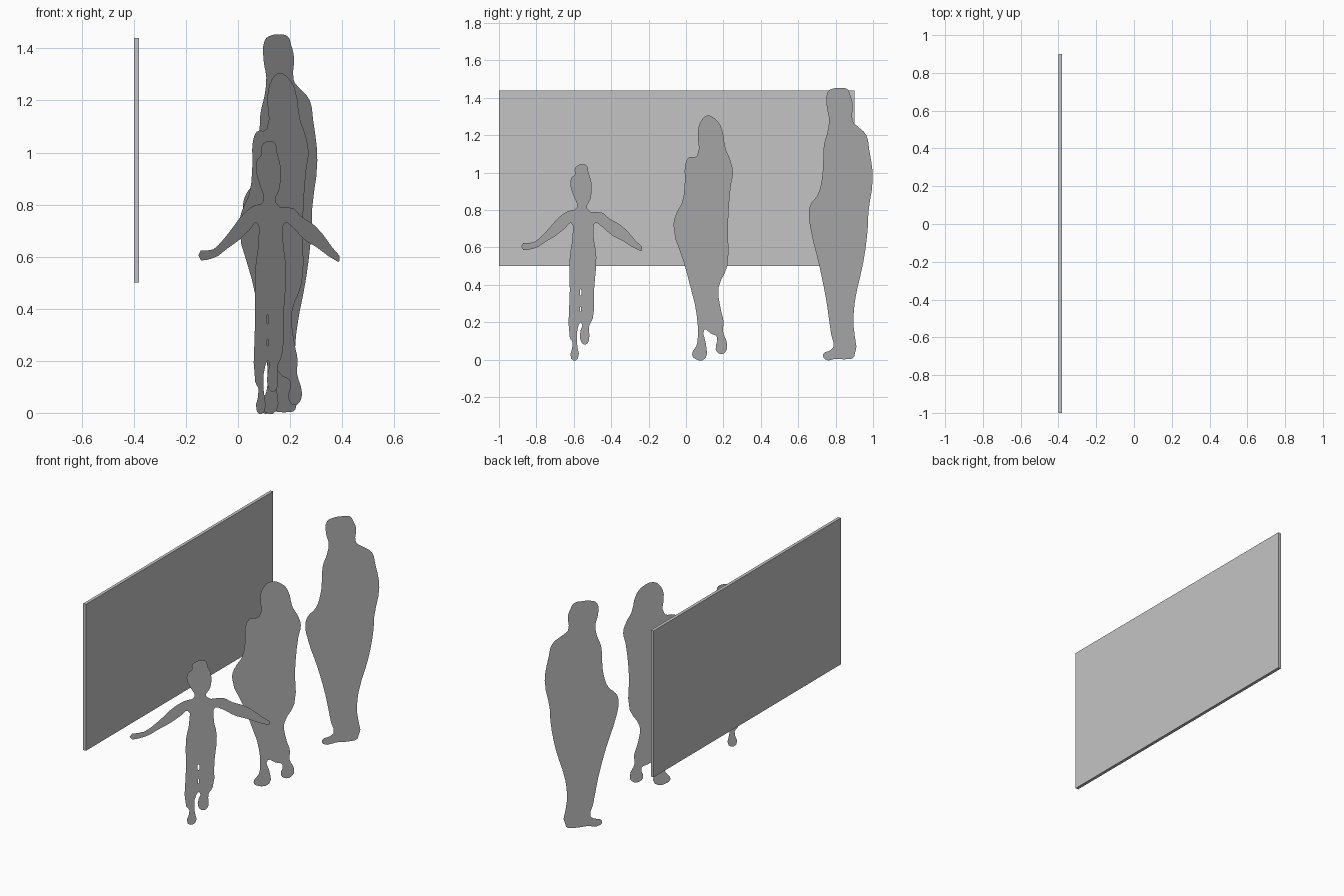
import bpy
from math import radians

default_cube = bpy.data.objects.get("Cube")
if default_cube:
    bpy.data.objects.remove(default_cube, do_unlink=True)


def make_material(name, grey):
    material = bpy.data.materials.new(name)
    material.use_nodes = True
    colour = (grey, grey, grey, 1)
    material.diffuse_color = colour
    shader = next(n for n in material.node_tree.nodes if n.type == "BSDF_PRINCIPLED")
    shader.inputs["Base Color"].default_value = colour
    return material


panel_grey = make_material("light grey panel", 0.55)
figure_grey = make_material("mid grey cutout", 0.45)

FACING = radians(50)   # every cutout is turned the same way
UNIT = 0.01            # outlines are given in hundredths


def add_spline(curve, points):
    """Append one closed, softly rounded outline to a flat curve."""
    spline = curve.splines.new("BEZIER")
    spline.bezier_points.add(len(points) - 1)
    for knot, (across, up) in zip(spline.bezier_points, points):
        knot.co = (across * UNIT, up * UNIT, 0)
        knot.handle_left_type = knot.handle_right_type = "AUTO"
    spline.use_cyclic_u = True
    spline.resolution_u = 3


def make_cutout(name, location, outline, slits=()):
    """Fill an outline as a paper-thin standing figure, with optional slits."""
    curve = bpy.data.curves.new(name, "CURVE")
    curve.dimensions = "2D"
    curve.fill_mode = "BOTH"
    add_spline(curve, outline)
    for across, up, half_width, half_height in slits:
        add_spline(curve, [(across - half_width, up), (across, up + half_height),
                           (across + half_width, up), (across, up - half_height)])
    curve.materials.append(figure_grey)
    figure = bpy.data.objects.new(name, curve)
    bpy.context.collection.objects.link(figure)
    figure.location = (location[0], location[1], 0)
    figure.rotation_euler = (radians(90), 0, FACING)
    # Turn the filled curve into a plain mesh
    bpy.ops.object.select_all(action="DESELECT")
    bpy.context.view_layer.objects.active = figure
    figure.select_set(True)
    bpy.ops.object.convert(target="MESH")
    return bpy.context.object


# Raised display panel
bpy.ops.mesh.primitive_cube_add(size=1, location=(-0.39, -0.05, 0.97))
panel = bpy.context.object
panel.name = "display_panel"
panel.scale = (0.02, 1.9, 0.94)
bpy.ops.object.transform_apply(location=False, rotation=False, scale=True)
panel.data.materials.append(panel_grey)

# Child with a hair bun and outstretched arms
child_head = [(-3, 81.5), (-5, 87), (-7.5, 93), (-7, 97), (-4.5, 99), (-4.5, 102),
              (-2, 104), (0.5, 104.5), (4, 103.5), (5, 100), (7, 95), (6.5, 86), (4, 81)]
child_left_arm = [(15, 78.5), (19.5, 75.5), (27.5, 72), (38, 63.5), (42.5, 58.5),
                  (39, 59), (29, 63.5), (21.5, 66.5), (13, 72), (9.5, 73)]
child_legs = [(8.5, 68), (10.5, 55), (9, 38), (8, 22), (5.5, 18), (5.5, 11), (4, 8.5),
              (1, 8.5), (-1, 13), (0, 20), (-2, 18), (-3, 9), (-2.5, 0.5), (-7, 0.5),
              (-6, 9), (-8, 12), (-8, 37), (-8, 55), (-6, 67)]
child_right_arm = [(-7, 73), (-11, 70.5), (-17.5, 66.5), (-25, 63), (-33, 59.5),
                   (-42, 60.5), (-33, 62.8), (-24, 69), (-15, 76.5), (-9, 79.5)]
make_cutout("child_cutout", (0.1175, -0.56),
            child_head + child_left_arm + child_legs + child_right_arm,
            slits=[(-0.5, 36, 0.5, 1.8), (-0.5, 27, 0.4, 1.4)])

# Woman in mid stride, long hair and wide coat
woman_back = [(3, 130.5), (9, 128.5), (13, 124), (16, 112.5), (19, 107), (21, 100),
              (19.5, 93), (17.5, 72), (17, 50), (11, 38.5), (12.5, 27), (14.5, 20)]
woman_feet = [(14, 15.5), (17, 8), (16, 4.5), (12.5, 3), (9, 5.5), (10, 12), (5.5, 14),
              (1, 16), (2, 9), (2, 1), (-5.5, 0.5), (-7.5, 3), (-4.5, 7.5), (-3.5, 12)]
woman_front = [(-5.5, 29.5), (-7, 34), (-13, 51.5), (-20.5, 72), (-18, 79), (-14.5, 84),
               (-12.5, 96.5), (-12.5, 103), (-10, 108), (-4, 109), (-3.5, 122), (-1, 128)]
make_cutout("woman_cutout", (0.136, 0.09), woman_back + woman_feet + woman_front)

# Tall man standing in a long coat
man_back = [(0, 145.3), (5, 144.5), (7, 141), (8.5, 137), (8.5, 127.5), (11.5, 125),
            (18, 120), (20, 112.5), (22.5, 97), (19.5, 79), (19, 70), (16, 52.5), (10, 31)]
man_feet = [(9, 19), (9.5, 1.5), (5, 0.3), (-3, 0.5), (-11, 0.3), (-12, 3), (-7, 5),
            (-5, 7), (-6.5, 13.5), (-8, 21.5)]
man_front = [(-10, 32), (-15, 51), (-20.5, 68.5), (-22, 79), (-20.5, 83.5), (-16, 88),
             (-13, 96.5), (-12, 107), (-11.5, 115), (-9, 122), (-8, 129), (-9.5, 135),
             (-9, 143), (-5, 145)]
make_cutout("man_cutout", (0.16, 0.826), man_back + man_feet + man_front)
